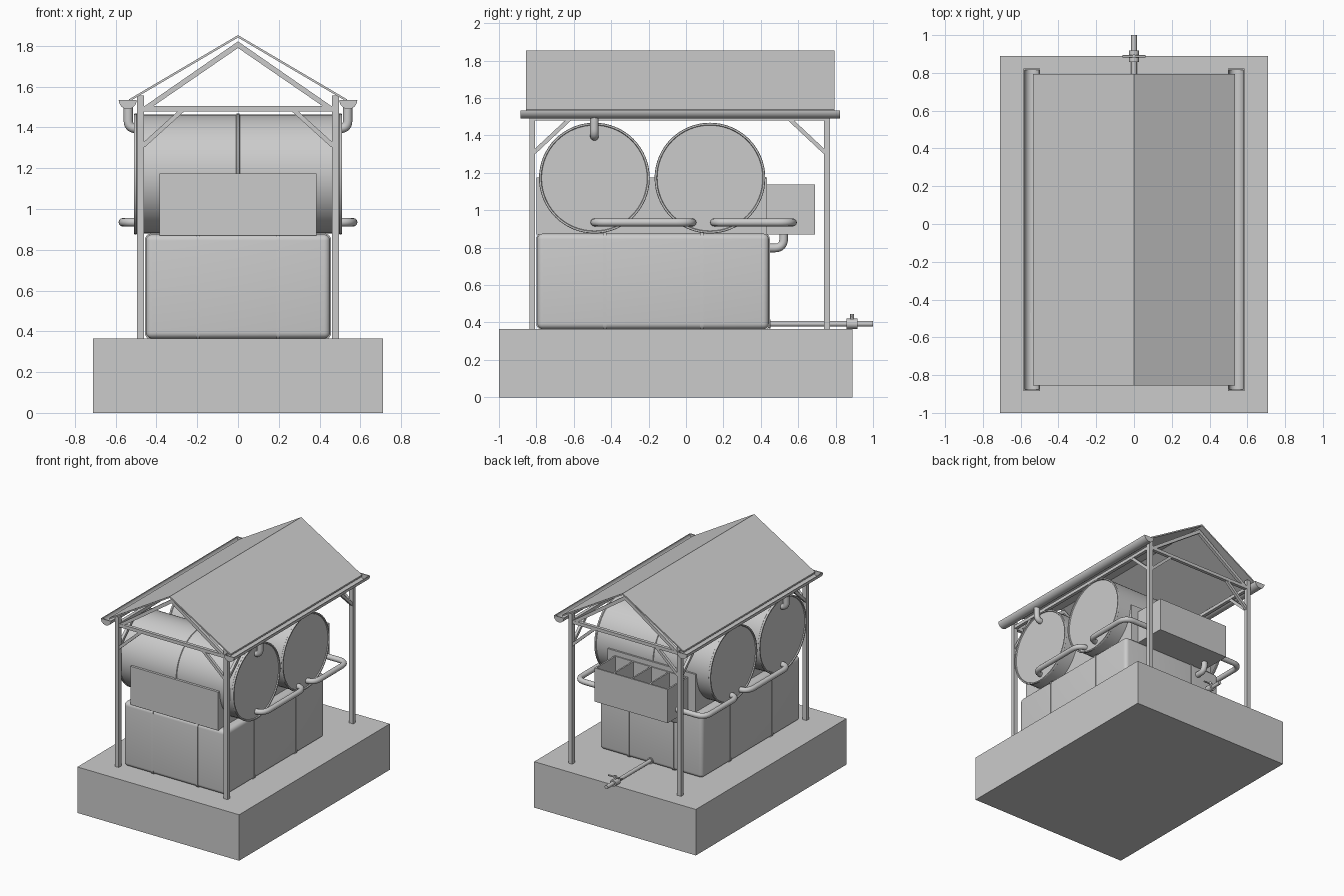
import bpy, bmesh, math
from mathutils import Vector, Matrix

if "Cube" in bpy.data.objects:
    bpy.data.objects.remove(bpy.data.objects["Cube"], do_unlink=True)

grey = bpy.data.materials.new("light_grey")
grey.use_nodes = True
grey.diffuse_color = (0.6, 0.6, 0.6, 1)
grey.node_tree.nodes["Principled BSDF"].inputs["Base Color"].default_value = (0.6, 0.6, 0.6, 1)


def link(name, mesh, smooth=False):
    ob = bpy.data.objects.new(name, mesh)
    bpy.context.collection.objects.link(ob)
    mesh.materials.clear()
    mesh.materials.append(grey)
    if smooth:
        bpy.ops.object.select_all(action='DESELECT')
        ob.select_set(True)
        bpy.context.view_layer.objects.active = ob
        bpy.ops.object.shade_smooth_by_angle(angle=math.radians(35))
    return ob


def finish(name, bm, smooth=False):
    bmesh.ops.recalc_face_normals(bm, faces=bm.faces)
    mesh = bpy.data.meshes.new(name)
    bm.to_mesh(mesh)
    bm.free()
    return link(name, mesh, smooth)


def add_box(bm, lo, hi):
    lo, hi = Vector(lo), Vector(hi)
    mat = Matrix.Translation((lo + hi) / 2) @ Matrix.Diagonal((*(hi - lo), 1))
    bmesh.ops.create_cube(bm, size=1, matrix=mat)


def boxes(name, pairs):
    bm = bmesh.new()
    for lo, hi in pairs:
        add_box(bm, lo, hi)
    return finish(name, bm)


def rounded_box(name, lo, hi, radius, axis=None):
    """Box with all edges rounded, or only those along one axis."""
    bm = bmesh.new()
    add_box(bm, lo, hi)
    edges = [e for e in bm.edges if axis is None
             or abs((e.verts[0].co - e.verts[1].co)[axis]) > 1e-5]
    bmesh.ops.bevel(bm, geom=edges, offset=radius, segments=5, profile=0.5, affect='EDGES')
    return finish(name, bm, True)


def beam(name, a, b, w):
    """Square timber from a to b."""
    a, b = Vector(a), Vector(b)
    bm = bmesh.new()
    turn = (b - a).to_track_quat('Z', 'Y').to_matrix().to_4x4()
    mat = Matrix.Translation((a + b) / 2) @ turn @ Matrix.Diagonal((w, w, (b - a).length, 1))
    bmesh.ops.create_cube(bm, size=1, matrix=mat)
    return finish(name, bm)


def extrude_y(name, profile, y0, y1, smooth=False):
    """Extrude an (x, z) outline along y."""
    bm = bmesh.new()
    face = bm.faces.new([bm.verts.new((x, y0, z)) for x, z in profile])
    out = bmesh.ops.extrude_face_region(bm, geom=[face])
    verts = [v for v in out["geom"] if isinstance(v, bmesh.types.BMVert)]
    bmesh.ops.translate(bm, verts=verts, vec=(0, y1 - y0, 0))
    return finish(name, bm, smooth)


def tube(name, pts, radius, fillet=0.05):
    """Round pipe along a path with softened corners."""
    pts = [Vector(p) for p in pts]
    path = [pts[0]]
    for p, c, n in zip(pts, pts[1:], pts[2:]):
        a = c + (p - c).normalized() * min(fillet, (p - c).length * 0.9)
        b = c + (n - c).normalized() * min(fillet, (n - c).length * 0.9)
        for i in range(9):
            t = i / 8
            path.append(a * (1 - t) ** 2 + c * 2 * t * (1 - t) + b * t * t)
    path.append(pts[-1])
    cu = bpy.data.curves.new(name, 'CURVE')
    cu.dimensions = '3D'
    cu.bevel_depth, cu.bevel_resolution, cu.use_fill_caps = radius, 4, True
    sp = cu.splines.new('POLY')
    sp.points.add(len(path) - 1)
    for sp_pt, co in zip(sp.points, path):
        sp_pt.co = (*co, 1)
    tmp = bpy.data.objects.new(name + "_path", cu)
    bpy.context.collection.objects.link(tmp)
    dg = bpy.context.evaluated_depsgraph_get()
    mesh = bpy.data.meshes.new_from_object(tmp.evaluated_get(dg))
    bpy.data.objects.remove(tmp, do_unlink=True)
    return link(name, mesh, True)


# Plinth and lower tank with raised ribs
BASE = 0.365
boxes("plinth", [((-0.71, -1, 0), (0.71, 0.89, BASE))])
T_LO, T_HI = Vector((-0.452, -0.795, BASE)), Vector((0.452, 0.443, 0.875))
rounded_box("lower_tank", T_LO, T_HI, 0.03)
for axis, spots in ((0, (-0.197, 0.197)), (1, (-0.435, 0.085))):
    for s in spots:
        lo, hi = T_LO - Vector((0.005,) * 3), T_HI + Vector((0.005,) * 3)
        lo[axis], hi[axis] = s - 0.009, s + 0.009
        rounded_box("tank_rib", lo, hi, 0.033, axis)

# Cradle block and the two drums lying in it
boxes("drum_cradle", [((-0.386, -0.80, 0.87), (0.386, 0.433, 1.175))])
R, DRUM_Z = 0.296, 1.172
half = [(0.502, 0), (0.502, R - 0.014), (0.51, R - 0.011), (0.51, R - 0.002), (0.507, R),
        (0.497, R), (0.493, R - 0.005), (0.009, R - 0.005), (0.006, R)]
drum_profile = half + [(-x, r) for x, r in reversed(half)]
for name, y in (("front_drum", -0.49), ("back_drum", 0.128)):
    bm = bmesh.new()
    vs = [bm.verts.new((x, 0, r)) for x, r in drum_profile]
    es = [bm.edges.new(p) for p in zip(vs, vs[1:])]
    bmesh.ops.spin(bm, geom=vs + es, cent=(0, 0, 0), axis=(1, 0, 0),
                   angle=math.tau, steps=64, use_merge=True)
    bmesh.ops.remove_doubles(bm, verts=bm.verts, dist=1e-4)
    bmesh.ops.translate(bm, verts=bm.verts, vec=(0, y, DRUM_Z))
    finish(name, bm, True)

# Open filter trough with dividers
X, Y0, Y1, Z0, Z1, W = 0.322, 0.43, 0.69, 0.87, 1.137, 0.012
walls = [((-X, Y0, Z0), (X, Y1, Z0 + W)),
         ((-X, Y0, Z0), (X, Y0 + W, Z1)), ((-X, Y1 - W, Z0), (X, Y1, Z1))]
for i in range(5):
    x = -X + i * (2 * X - W) / 4
    walls.append(((x, Y0, Z0), (x + W, Y1, Z1)))
boxes("filter_trough", walls)
tube("trough_outlet", [(-0.25, 0.522, 0.88), (-0.25, 0.522, 0.798), (-0.25, 0.43, 0.798)], 0.023)

# Drain pipe with tap
P = 0.393
tube("drain_pipe", [(0, 0.43, P), (0, 1.0, P)], 0.015)
tube("drain_flange", [(0, 0.44, P), (0, 0.452, P)], 0.024)
tube("tap_body", [(0, 0.858, P), (0, 0.918, P)], 0.027)
tube("tap_stem", [(0, 0.888, P), (0, 0.888, 0.445)], 0.01)
tube("tap_handle", [(-0.06, 0.888, 0.432), (0.06, 0.888, 0.432)], 0.006)

# Roof sheet
EX, EZ, RZ, TH = 0.535, 1.538, 1.853, 0.012
extrude_y("roof", [(-EX, EZ), (0, RZ), (EX, EZ), (EX, EZ - TH), (0, RZ - TH), (-EX, EZ - TH)],
          -0.855, 0.793)

# Timber frame
PX, PY, TIE = 0.478, (-0.822, 0.753), 1.492
for y, inward in zip(PY, (1, -1)):
    boxes("tie_beam", [((-PX, y - 0.013, TIE - 0.013), (PX, y + 0.013, TIE + 0.013))])
    extrude_y("rafters", [(-0.465, 1.5), (0, 1.822), (0.465, 1.5), (0.422, 1.5),
                          (0, 1.79), (-0.422, 1.5)], y - 0.012, y + 0.012)
    for s in (-1, 1):
        boxes("post", [((s * PX - 0.017, y - 0.016, BASE), (s * PX + 0.017, y + 0.016, 1.557))])
        beam("cross_brace", (s * 0.466, y, 1.31), (s * 0.27, y, 1.488), 0.022)
        beam("side_brace", (s * PX, y + inward * 0.01, 1.31),
             (s * PX, y + inward * 0.20, 1.488), 0.022)

# Parts repeated on both sides: plate, gutter, pipes
for s in (-1, 1):
    boxes("wall_plate", [((s * PX - 0.013, PY[0], TIE - 0.013), (s * PX + 0.013, PY[1], TIE + 0.013))])
    gx, gz = s * 0.541, 1.534
    arc = lambda r: [(gx + r * math.cos(a), gz + r * math.sin(a))
                     for a in (-math.pi * i / 16 for i in range(17))]
    outer, inner = arc(0.044), arc(0.038)
    extrude_y("gutter", outer + inner[::-1], -0.885, 0.823, True)
    for y in (-0.885, 0.815):
        extrude_y("gutter_end", outer, y, y + 0.008)
    tube("downpipe", [(s * 0.538, -0.49, 1.497), (s * 0.538, -0.49, 1.395),
                      (s * 0.495, -0.49, 1.395)], 0.023, 0.04)
    z = 0.935
    tube("drum_link_pipe", [(s * 0.49, -0.49, z), (s * 0.565, -0.49, z),
                            (s * 0.565, 0.035, z), (s * 0.49, 0.035, z)], 0.021, 0.09)
    tube("trough_feed_pipe", [(s * 0.49, 0.15, z), (s * 0.563, 0.15, z),
                              (s * 0.563, 0.572, z), (s * 0.315, 0.572, z)], 0.021, 0.08)
